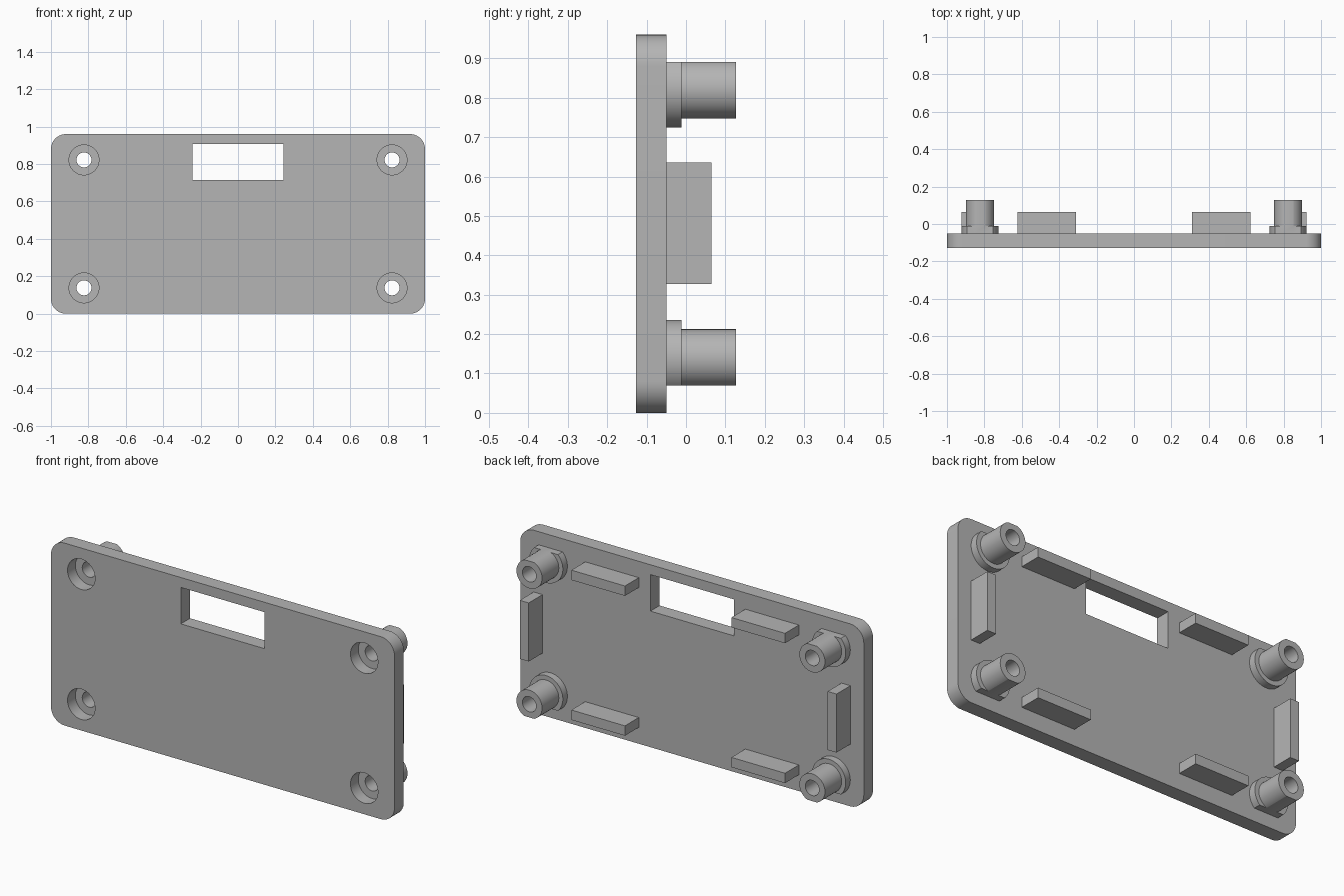
import bpy
import bmesh
from math import radians
from mathutils import Matrix, Vector

cube = bpy.data.objects.get("Cube")
if cube:
    bpy.data.objects.remove(cube, do_unlink=True)

FRONT, BACK = -0.127, -0.05
MID_Z, HEIGHT = 0.48, 0.96
POST_X, POST_Z = 0.8235, 0.342      # post offsets from the panel centre
FLAT = 0.411                        # posts are trimmed flat beyond this

grey = bpy.data.materials.new("plain_grey")
grey.use_nodes = True
grey.diffuse_color = (0.46, 0.46, 0.46, 1)
grey.node_tree.nodes["Principled BSDF"].inputs["Base Color"].default_value = grey.diffuse_color


def make(name, bm):
    bmesh.ops.recalc_face_normals(bm, faces=bm.faces)
    mesh = bpy.data.meshes.new(name)
    bm.to_mesh(mesh)
    bm.free()
    mesh.materials.append(grey)
    obj = bpy.data.objects.new(name, mesh)
    bpy.context.collection.objects.link(obj)
    return obj


def box(name, x, y, z, corner=0):
    """Box from (min, max) ranges, optionally with rounded corners seen from the front."""
    bm = bmesh.new()
    bmesh.ops.create_cube(bm, size=1)
    size = Vector((x[1] - x[0], y[1] - y[0], z[1] - z[0]))
    centre = Vector((sum(x), sum(y), sum(z))) / 2
    for v in bm.verts:
        v.co = v.co * size + centre
    if corner:
        edges = [e for e in bm.edges
                 if abs(e.verts[0].co.y - e.verts[1].co.y) > size.y / 2]
        bmesh.ops.bevel(bm, geom=edges, offset=corner, segments=12,
                        profile=0.5, affect='EDGES')
    return make(name, bm)


def rod(name, x, z, radius, y0, y1):
    """Cylinder along y."""
    bm = bmesh.new()
    place = (Matrix.Translation((x, (y0 + y1) / 2, z))
             @ Matrix.Rotation(radians(90), 4, 'X'))
    bmesh.ops.create_cone(bm, cap_ends=True, segments=64, radius1=radius,
                          radius2=radius, depth=y1 - y0, matrix=place)
    return make(name, bm)


def combine(target, tool, operation='DIFFERENCE'):
    tool.hide_render = True
    mod = target.modifiers.new("cut", 'BOOLEAN')
    mod.operation, mod.solver, mod.object = operation, 'EXACT', tool
    bpy.ops.object.select_all(action='DESELECT')
    bpy.context.view_layer.objects.active = target
    target.select_set(True)
    bpy.ops.object.modifier_apply(modifier=mod.name)
    bpy.data.objects.remove(tool, do_unlink=True)


def smooth(obj):
    bpy.ops.object.select_all(action='DESELECT')
    bpy.context.view_layer.objects.active = obj
    obj.select_set(True)
    bpy.ops.object.shade_smooth_by_angle(angle=radians(30))


# Panel with its window
panel = box("panel", (-1, 1), (FRONT, BACK), (0, HEIGHT), corner=0.08)
combine(panel, box("window_cutter", (-0.244, 0.242), (-0.3, 0.3), (0.716, 0.908)))

# Screw posts: collar and tube, trimmed flat on the outer side, bored through
for sx, side in ((1, "left"), (-1, "right")):
    for sz, level in ((1, "upper"), (-1, "lower")):
        x, z = sx * POST_X, MID_Z + sz * POST_Z
        post = rod(f"{level}_{side}_screw_post", x, z, 0.0745, BACK, 0.127)
        combine(post, rod("collar", x, z, 0.098, BACK, -0.012), 'UNION')
        trim = sorted((MID_Z + sz * FLAT, MID_Z + sz * (FLAT + 0.2)))
        combine(post, box("trim_cutter", (x - 0.2, x + 0.2), (-0.3, 0.3), trim))
        combine(post, rod("bore_cutter", x, z, 0.04, -0.3, 0.3))
        smooth(post)
        # Countersunk hole in the panel
        combine(panel, rod("head_cutter", x, z, 0.08, -0.3, FRONT + 0.065))
        combine(panel, rod("bore_cutter", x, z, 0.04, -0.3, 0.3))
smooth(panel)

# Locating ribs on the back
RIB_Y = (BACK, 0.065)
for sx, side in ((1, "left"), (-1, "right")):
    box(f"{side}_side_rib", sorted((sx * 0.87, sx * 0.922)), RIB_Y, (0.327, 0.635))
    for sz, level in ((1, "upper"), (-1, "lower")):
        box(f"{level}_{side}_rib", sorted((sx * 0.31, sx * 0.622)), RIB_Y,
            sorted((MID_Z + sz * 0.342, MID_Z + sz * 0.394)))
